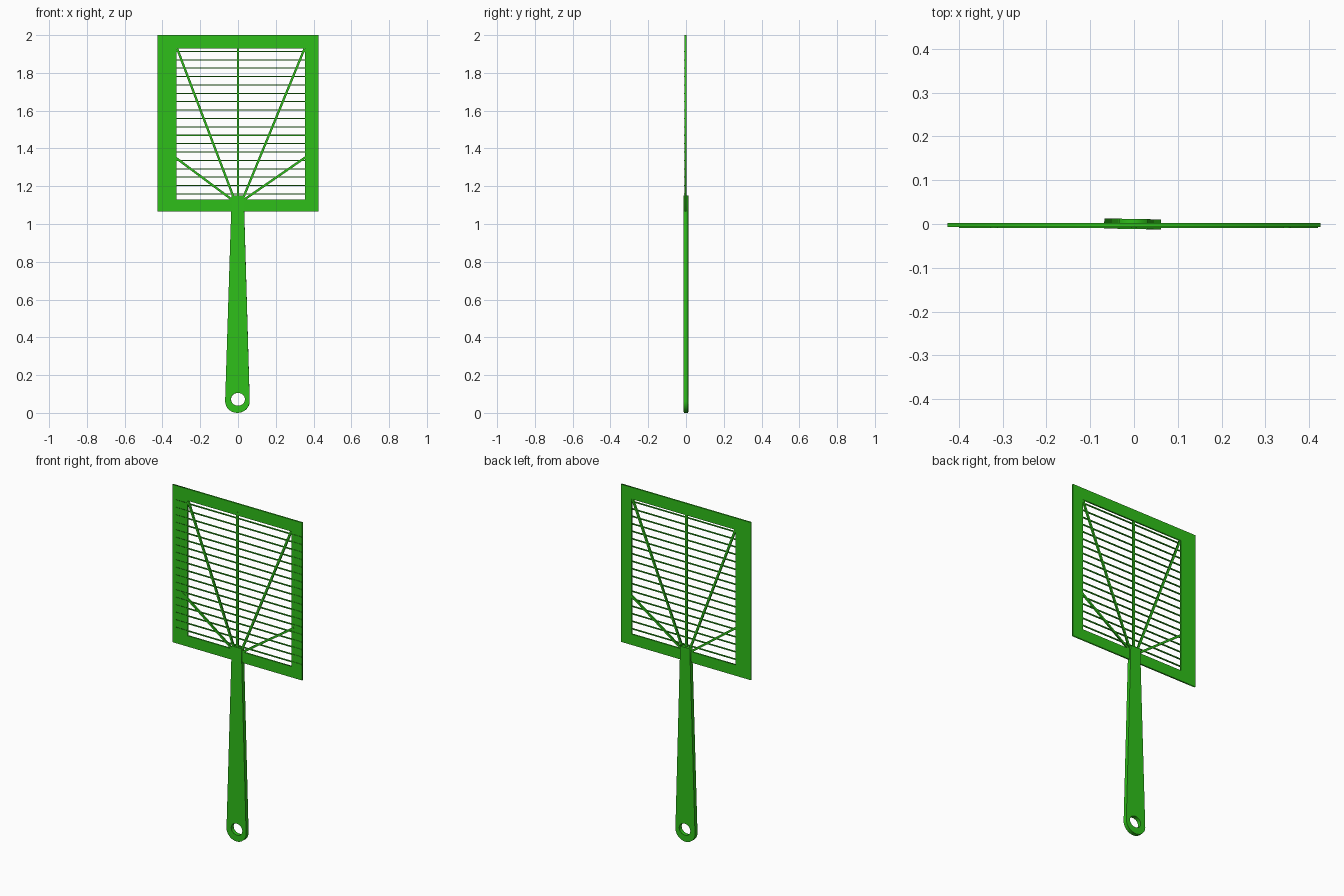
import bpy, math
from mathutils import Matrix

if "Cube" in bpy.data.objects:
    bpy.data.objects.remove(bpy.data.objects["Cube"])

green = bpy.data.materials.new("leaf_green")
green.diffuse_color = (0.028, 0.52, 0.01, 1)
green.use_nodes = True
green.node_tree.nodes["Principled BSDF"].inputs["Base Color"].default_value = green.diffuse_color


def plate(name, loops, y_front, y_back, turn=0.0):
    """Flat plate from closed x/z outlines (later loops are holes)."""
    cu = bpy.data.curves.new(name, 'CURVE')
    cu.dimensions = '2D'
    cu.fill_mode = 'BOTH'
    cu.extrude = (y_back - y_front) / 2
    for loop in loops:
        sp = cu.splines.new('POLY')
        sp.points.add(len(loop) - 1)
        for p, (x, z) in zip(sp.points, loop):
            p.co = (x, z, 0, 1)
        sp.use_cyclic_u = True
    ob = bpy.data.objects.new(name, cu)
    bpy.context.collection.objects.link(ob)
    ob.matrix_world = (Matrix.Translation((0, (y_front + y_back) / 2, 0))
                       @ Matrix.Rotation(turn, 4, 'Z')
                       @ Matrix.Rotation(math.pi / 2, 4, 'X'))
    bpy.ops.object.select_all(action='DESELECT')
    ob.select_set(True)
    bpy.context.view_layer.objects.active = ob
    bpy.ops.object.convert(target='MESH')
    ob = bpy.context.object
    ob.name = name
    ob.data.materials.clear()
    ob.data.materials.append(green)
    return ob


def rect(x0, x1, z0, z1):
    return [(x0, z0), (x1, z0), (x1, z1), (x0, z1)]


def arc(cx, cz, rx, rz, a0, a1, n):
    return [(cx + rx * math.cos(math.radians(a0 + (a1 - a0) * i / n)),
             cz + rz * math.sin(math.radians(a0 + (a1 - a0) * i / n)))
            for i in range(n + 1)]


def bar(name, a, b, w, y_front, y_back):
    """Straight strip of width w between two x/z points."""
    dx, dz = b[0] - a[0], b[1] - a[1]
    k = w / 2 / math.hypot(dx, dz)
    nx, nz = -dz * k, dx * k
    return plate(name, [[(a[0] - nx, a[1] - nz), (b[0] - nx, b[1] - nz),
                         (b[0] + nx, b[1] + nz), (a[0] + nx, a[1] + nz)]],
                 y_front, y_back)


# square head frame with an off-centre opening
plate("head_frame", [rect(-0.426, 0.426, 1.066, 2.0),
                     rect(-0.325, 0.356, 1.13, 1.930)], -0.007, 0.002)

# tapered handle with rounded end and hanging hole
outline = arc(-0.003, 0.062, 0.065, 0.062, 180, 360, 16) + [(0.033, 1.07), (0.031, 1.15),
                                                            (-0.034, 1.15), (-0.036, 1.07)]
hole = arc(0.0, 0.072, 0.037, 0.034, 0, 360, 24)[:-1]
plate("handle", [outline, hole], -0.0115, 0.0115, math.radians(-1.0))

# horizontal slats
for i in range(18):
    z = 1.159 + i * 0.0444
    plate(f"slat_{i + 1}", [rect(-0.40, 0.42, z - 0.0028, z + 0.0028)], -0.0095, -0.002)

# ribs fanning out from the top of the handle
for i, (a, b) in enumerate([((0, 1.12), (0, 1.95)),
                            ((-0.015, 1.12), (-0.322, 1.928)),
                            ((0.02, 1.12), (0.352, 1.928)),
                            ((-0.02, 1.12), (-0.365, 1.377)),
                            ((0.02, 1.12), (0.37, 1.362))]):
    bar(f"rib_{i + 1}", a, b, 0.012, -0.009, 0.0)
